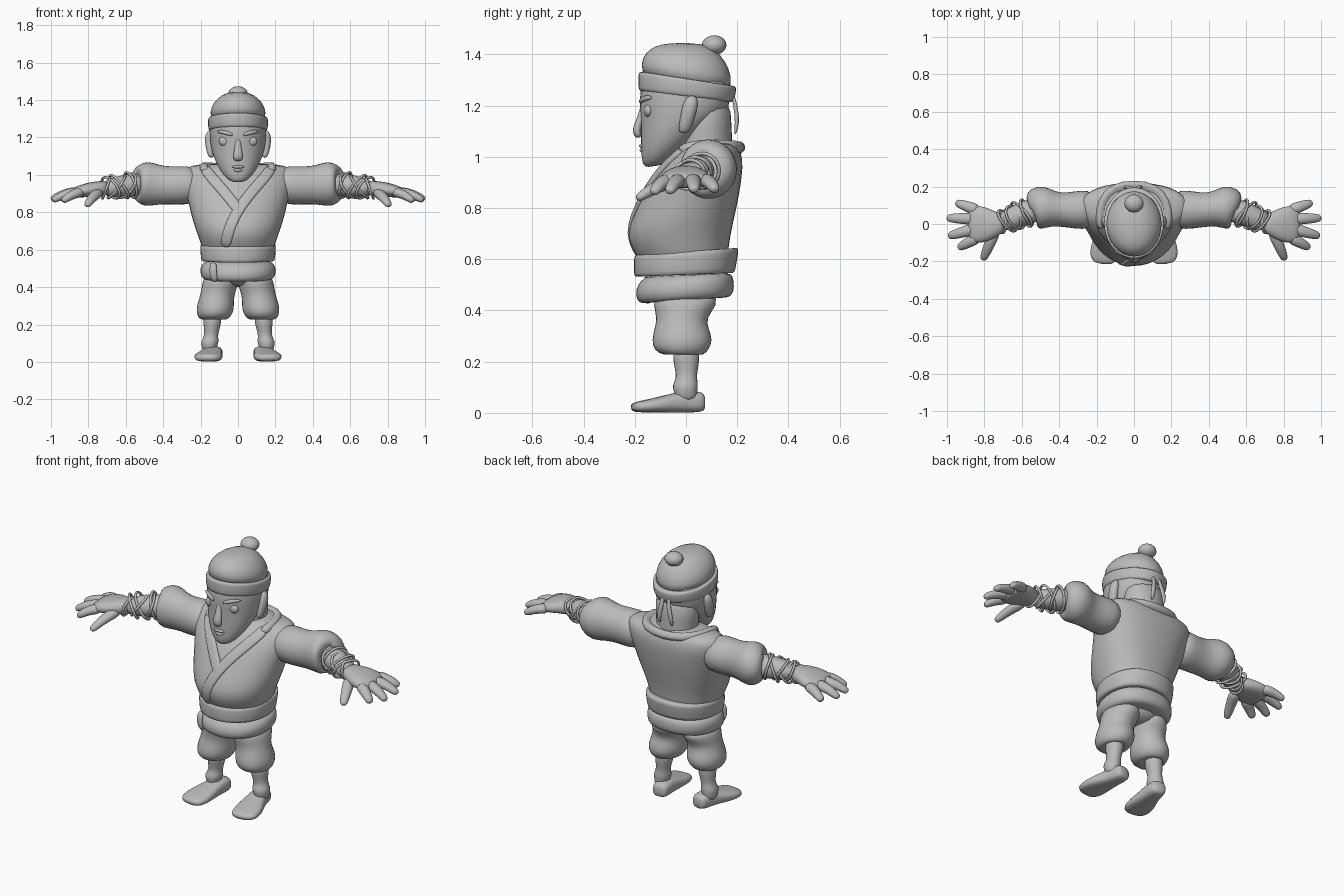
import bpy, bmesh, math
from mathutils import Vector
from mathutils.bvhtree import BVHTree

mat = bpy.data.materials.new("plain grey")
mat.diffuse_color = (0.5, 0.5, 0.5, 1)


def finish(name, bm, sub=1, mirror=False):
    bmesh.ops.recalc_face_normals(bm, faces=bm.faces)
    me = bpy.data.meshes.new(name)
    bm.to_mesh(me)
    bm.free()
    me.materials.append(mat)
    for p in me.polygons:
        p.use_smooth = True
    ob = bpy.data.objects.new(name, me)
    bpy.context.collection.objects.link(ob)
    if mirror:
        m = ob.modifiers.new("mirror", 'MIRROR')
        m.use_mirror_merge = False
    if sub:
        s = ob.modifiers.new("smooth", 'SUBSURF')
        s.levels = s.render_levels = sub
    return ob


def skin(name, rings, n=16, power=2.0, back=None, closed=False, **kw):
    """Joins rings given as (centre, u axis, v axis); back is the squareness of the +v half."""
    bm = bmesh.new()
    loops = []
    for c, u, v in rings:
        loop = []
        for i in range(n):
            a = 2 * math.pi * (i + 0.5) / n
            ca, sa = math.cos(a), math.sin(a)
            e = 2 / (back if back and sa > 0 else power)
            fu = math.copysign(abs(ca) ** e, ca)
            fv = math.copysign(abs(sa) ** e, sa)
            loop.append(bm.verts.new(Vector(c) + Vector(u) * fu + Vector(v) * fv))
        loops.append(loop)
    pairs = list(zip(loops, loops[1:]))
    if closed:
        pairs.append((loops[-1], loops[0]))
    else:
        bm.faces.new(loops[0])
        bm.faces.new(loops[-1])
    for a, b in pairs:
        for i in range(n):
            j = (i + 1) % n
            bm.faces.new((a[i], a[j], b[j], b[i]))
    return finish(name, bm, **kw)


def stack(name, rows, cx=0, **kw):
    """Upright part; rows are z, front y, back y, half width, rise to the back, x shift."""
    rings = []
    for row in rows:
        z, f, b, rx, tilt, dx = (tuple(row) + (0, 0))[:6]
        rings.append(((cx + dx, (f + b) / 2, z), (rx, 0, 0), (0, (b - f) / 2, tilt)))
    return skin(name, rings, **kw)


def sweep(name, pts, up=(0, 0, 1), closed=False, **kw):
    """Part along a path; pts are x, y, z, half width, half thickness."""
    P = [Vector(p[:3]) for p in pts]
    rings = []
    for i, p in enumerate(pts):
        if closed:
            t = P[(i + 1) % len(P)] - P[i - 1]
        else:
            t = P[min(i + 1, len(P) - 1)] - P[max(i - 1, 0)]
        t.normalize()
        n = Vector(up[i]) if isinstance(up, list) else Vector(up)
        side = t.cross(n).normalized()
        rings.append((P[i], side * p[3], side.cross(t) * p[4]))
    return skin(name, rings, closed=closed, **kw)


def blob(name, c, r, mirror=False):
    bm = bmesh.new()
    bmesh.ops.create_uvsphere(bm, u_segments=20, v_segments=12, radius=1)
    for v in bm.verts:
        v.co = Vector((c[i] + v.co[i] * r[i] for i in range(3)))
    return finish(name, bm, 0, mirror)


# Head, neck and face
stack("head", [
    (0.965, -0.150, -0.07, 0.036, 0.008), (0.988, -0.170, -0.03, 0.066, 0.022),
    (1.035, -0.176, 0.035, 0.104, 0.032), (1.10, -0.178, 0.10, 0.134, 0.032),
    (1.16, -0.177, 0.16, 0.150, 0.01), (1.22, -0.186, 0.178, 0.155),
    (1.30, -0.175, 0.175, 0.150), (1.34, -0.14, 0.14, 0.12)], n=20, power=2.05, back=2.2)
stack("neck", [(0.92, -0.06, 0.19, 0.13), (1.0, -0.04, 0.185, 0.115),
               (1.1, -0.02, 0.18, 0.12), (1.25, -0.02, 0.18, 0.135)])
sweep("nose", [(0, -0.166, 1.205, 0.014, 0.012), (0, -0.178, 1.145, 0.018, 0.014),
               (0, -0.198, 1.10, 0.030, 0.020), (0, -0.180, 1.073, 0.024, 0.014)],
      up=(0, -1, 0), n=10)
blob("upper_lip", (0, -0.169, 1.043), (0.034, 0.015, 0.009))
blob("lower_lip", (0, -0.166, 1.025), (0.026, 0.015, 0.010))
blob("eye", (0.072, -0.146, 1.18), (0.031, 0.018, 0.026), True)
sweep("eyebrow", [(0.026, -0.182, 1.212, 0.009, 0.008), (0.07, -0.166, 1.229, 0.014, 0.010),
                  (0.115, -0.132, 1.232, 0.008, 0.008)], up=(0, -1, 0), n=8, mirror=True)
stack("ear", [(1.09, -0.03, 0.01, 0.012), (1.12, -0.03, 0.025, 0.022, 0, 0.004),
              (1.18, -0.02, 0.045, 0.027, 0, 0.010), (1.22, -0.01, 0.05, 0.022, 0, 0.010),
              (1.24, 0.01, 0.035, 0.008, 0, 0.006)], cx=0.143, n=10, mirror=True)

# Cap with folded band and pompom
stack("cap", [(1.27, -0.178, 0.185, 0.152, -0.03), (1.34, -0.178, 0.18, 0.152, -0.025),
              (1.385, -0.165, 0.158, 0.134, -0.014), (1.425, -0.130, 0.118, 0.092, -0.008),
              (1.445, -0.06, 0.06, 0.04)], n=20)
stack("cap_band", [(1.232, -0.175, 0.18, 0.148, -0.022), (1.236, -0.187, 0.188, 0.158, -0.022),
                   (1.26, -0.189, 0.195, 0.163, -0.025), (1.295, -0.189, 0.200, 0.163, -0.028),
                   (1.304, -0.185, 0.195, 0.160, -0.028), (1.306, -0.17, 0.17, 0.145, -0.028)], n=20)
blob("pompom", (0, 0.11, 1.436), (0.051, 0.048, 0.038))
for x, e in ((-0.02, -0.045), (0.02, 0.035)):
    sweep("band_tie", [(x, 0.180, 1.25, 0.010, 0.007), (x, 0.194, 1.20, 0.014, 0.009),
                       (e, 0.202, 1.13, 0.017, 0.010), (e, 0.19, 1.085, 0.007, 0.005)],
          up=(0, 1, 0), n=8)

# Jacket body
torso = stack("jacket", [
    (0.56, -0.17, 0.16, 0.18), (0.62, -0.20, 0.165, 0.197), (0.69, -0.238, 0.175, 0.222),
    (0.76, -0.213, 0.19, 0.247), (0.84, -0.174, 0.208, 0.265), (0.92, -0.132, 0.22, 0.287),
    (0.985, -0.088, 0.225, 0.302), (1.035, -0.035, 0.21, 0.292), (1.062, 0.0, 0.18, 0.23)],
    n=20, power=2.0, back=2.4)

# Crossed collar, laid on the jacket front
bpy.context.view_layer.update()
tree = BVHTree.FromObject(torso, bpy.context.evaluated_depsgraph_get())


def lapel(name, sign, path):
    pts, ups = [], []
    for x, z in path:
        hit, nrm, _, _ = tree.ray_cast(Vector((x * sign, -1, z)), Vector((0, 1, 0)))
        if hit:
            pts.append((*(hit + nrm * 0.004), 0.031, 0.011))
            ups.append(tuple(nrm))
    sweep(name, pts, up=ups, n=8, power=3.5)


lapel("under_lapel", -1, [(0.18, 1.04), (0.155, 1.0), (0.10, 0.94), (0.05, 0.88), (0.01, 0.83), (-0.01, 0.80)])
lapel("over_lapel", 1, [(0.18, 1.04), (0.155, 1.0), (0.10, 0.94), (0.05, 0.88), (0.0, 0.81),
                        (-0.035, 0.74), (-0.055, 0.68), (-0.07, 0.61)])
side = [(0.165, -0.03, 1.015), (0.18, 0.03, 1.038), (0.17, 0.12, 1.04), (0.11, 0.19, 1.036)]
arc = side + [(0, 0.206, 1.028)] + [(-x, y, z) for x, y, z in reversed(side)]
sweep("back_collar", [(*p, 0.024, 0.034) for p in arc],
      up=[(p[0] * 2, (p[1] - 0.04) * 2, 0.2) for p in arc], n=10, power=3)

# Waist sash in two wraps with a knot
stack("upper_sash", [(0.54, -0.17, 0.16, 0.17, 0.005), (0.538, -0.20, 0.19, 0.194, 0.008),
                     (0.545, -0.207, 0.195, 0.201, 0.01), (0.62, -0.207, 0.208, 0.206, 0.014),
                     (0.632, -0.203, 0.208, 0.203, 0.015), (0.63, -0.17, 0.17, 0.17, 0.01)],
      n=20, power=2.05, back=2.3)
stack("lower_sash", [(0.44, -0.15, 0.14, 0.15, 0.01), (0.438, -0.175, 0.17, 0.178, 0.012),
                     (0.455, -0.197, 0.19, 0.202, 0.014), (0.50, -0.20, 0.19, 0.207, 0.018),
                     (0.53, -0.18, 0.18, 0.19, 0.016), (0.545, -0.15, 0.15, 0.16)],
      n=20, power=2.05, back=2.3)
sweep("sash_knot", [(-0.13, -0.145, 0.535, 0.018, 0.014), (-0.135, -0.162, 0.50, 0.024, 0.016),
                    (-0.13, -0.160, 0.45, 0.022, 0.014), (-0.12, -0.145, 0.425, 0.014, 0.010)],
      up=(-0.5, -1, 0), n=8)

# Baggy trousers, shins and shoes
stack("hips", [(0.40, -0.07, 0.07, 0.05), (0.43, -0.13, 0.12, 0.15), (0.50, -0.15, 0.14, 0.17)])
stack("trouser_leg", [
    (0.235, -0.05, 0.045, 0.045, 0, 0.018), (0.222, -0.085, 0.065, 0.068, 0, 0.018),
    (0.245, -0.130, 0.092, 0.094, 0, 0.014), (0.285, -0.136, 0.108, 0.104, 0, 0.010),
    (0.33, -0.125, 0.090, 0.096, 0, 0.005), (0.37, -0.115, 0.080, 0.093, 0, -0.005),
    (0.42, -0.13, 0.125, 0.100, 0, -0.018), (0.47, -0.13, 0.125, 0.09, 0, -0.022)],
    cx=0.112, mirror=True)
stack("shin", [(0.04, -0.04, 0.045, 0.035, 0, 0.010), (0.085, -0.05, 0.045, 0.043, 0, 0.010),
               (0.11, -0.056, 0.05, 0.050, 0, 0.007), (0.135, -0.038, 0.043, 0.038, 0, 0.002),
               (0.17, -0.045, 0.048, 0.042, 0, -0.002), (0.21, -0.053, 0.055, 0.050, 0, -0.006),
               (0.26, -0.055, 0.055, 0.050, 0, -0.006)], cx=0.143, n=12, mirror=True)
sweep("shoe", [(0.123, 0.074, 0.043, 0.032, 0.030), (0.125, 0.060, 0.042, 0.047, 0.041),
               (0.132, 0.0, 0.045, 0.050, 0.044), (0.143, -0.06, 0.038, 0.062, 0.037),
               (0.156, -0.12, 0.030, 0.077, 0.029), (0.163, -0.18, 0.024, 0.076, 0.023),
               (0.168, -0.216, 0.021, 0.050, 0.016)], n=14, power=2.8, mirror=True)

# Puffed sleeves and forearms
sweep("sleeve", [
    (0.20, 0.08, 0.945, 0.10, 0.09), (0.28, 0.075, 0.945, 0.108, 0.108),
    (0.36, 0.075, 0.943, 0.094, 0.102), (0.43, 0.08, 0.947, 0.092, 0.108),
    (0.49, 0.09, 0.952, 0.122, 0.126), (0.535, 0.085, 0.955, 0.108, 0.103),
    (0.552, 0.08, 0.955, 0.082, 0.077), (0.545, 0.08, 0.955, 0.05, 0.05)], mirror=True)
sweep("forearm", [(0.50, 0.085, 0.95, 0.065, 0.062), (0.58, 0.06, 0.945, 0.068, 0.064),
                  (0.65, 0.03, 0.935, 0.059, 0.055), (0.72, 0.0, 0.925, 0.052, 0.045)], mirror=True)

# Cord wraps crossing around the wrist
for cx, tilt, slant in ((0.575, 0.02, 0), (0.60, -0.03, 0.02), (0.635, 0.045, 0),
                        (0.65, -0.045, -0.01), (0.68, 0.03, 0.015), (0.705, -0.02, -0.02)):
    r = 0.069 - (cx - 0.575) * 0.11
    y, z = 0.06 - (cx - 0.58) * 0.43, 0.945 - (cx - 0.58) * 0.14
    ring = []
    for i in range(16):
        c, s = math.cos(i * math.pi / 8), math.sin(i * math.pi / 8)
        ring.append((cx + tilt * s + (slant + 0.4 * r) * c, y + r * c, z + r * s, 0.0085, 0.0085))
    sweep("wrist_cord", ring, up=(1, 0, 0), closed=True, n=6, mirror=True)

# Hand with four fingers and a thumb
sweep("palm", [(0.69, 0.01, 0.928, 0.048, 0.042), (0.74, 0.0, 0.925, 0.070, 0.043),
               (0.79, -0.002, 0.922, 0.096, 0.040), (0.845, -0.003, 0.912, 0.104, 0.034),
               (0.89, -0.003, 0.898, 0.092, 0.026)], n=14, power=2.4, mirror=True)
for name, (x0, y0), (x1, y1), z1 in (("little_finger", (0.83, 0.072), (0.952, 0.115), 0.868),
                                     ("ring_finger", (0.85, 0.027), (1.0, 0.032), 0.868),
                                     ("middle_finger", (0.85, -0.025), (0.992, -0.065), 0.862),
                                     ("index_finger", (0.83, -0.068), (0.938, -0.128), 0.858),
                                     ("thumb", (0.74, -0.03), (0.808, -0.192), 0.835)):
    pts = []
    for t, r in ((0, 0.036), (0.4, 0.032), (0.75, 0.027), (0.95, 0.021), (1.0, 0.011)):
        z = 0.91 + (z1 - 0.91) * t + 0.012 * math.sin(t * math.pi)
        pts.append((x0 + (x1 - x0) * t, y0 + (y1 - y0) * t, z, r, r * 0.85))
    sweep(name, pts, n=10, mirror=True)
